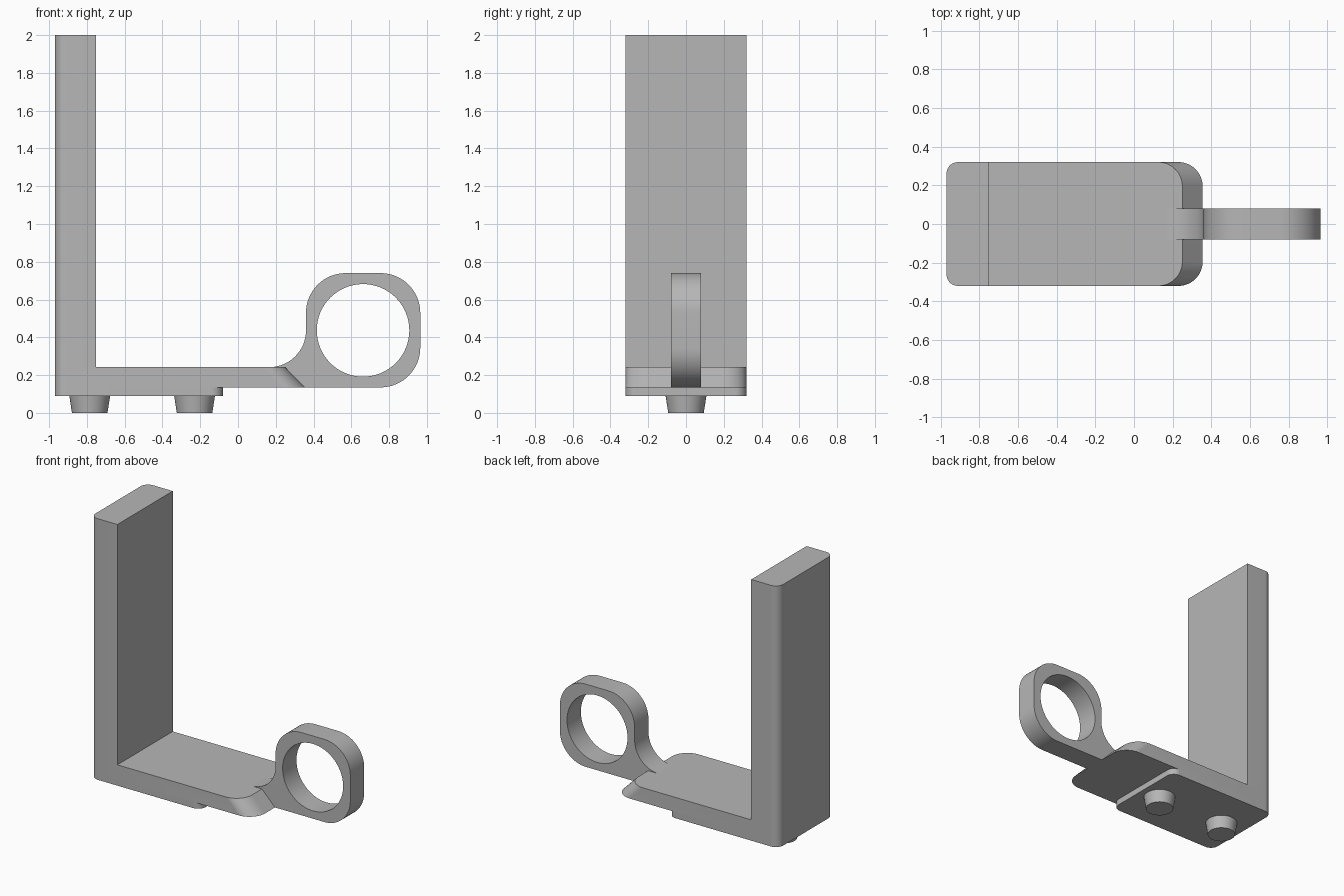
import bpy, bmesh
from math import sin, cos, radians
from mathutils import Vector

cube = bpy.data.objects.get("Cube")
if cube:
    bpy.data.objects.remove(cube, do_unlink=True)

grey = bpy.data.materials.new("plain grey")
grey.use_nodes = True
colour = (0.47, 0.47, 0.47, 1)
grey.diffuse_color = colour
grey.node_tree.nodes["Principled BSDF"].inputs["Base Color"].default_value = colour


def arc(cx, cy, r, start, end, steps=16):
    angles = [radians(start + (end - start) * i / steps) for i in range(steps + 1)]
    return [(cx + r * cos(a), cy + r * sin(a)) for a in angles]


def plan(x0, x1, r_back, r_front, half=0.32):
    """Rounded rectangle seen from above; a radius of zero leaves a square corner."""
    points = []
    for x, r, sx, sy, start in ((x1, r_front, 1, 1, 0), (x0, r_back, -1, 1, 90),
                                (x0, r_back, -1, -1, 180), (x1, r_front, 1, -1, 270)):
        if r:
            points += arc(x - sx * r, sy * (half - r), r, start, start + 90)
        else:
            points.append((x, sy * half))
    return points


def finish(bm, name):
    bmesh.ops.recalc_face_normals(bm, faces=bm.faces)
    mesh = bpy.data.meshes.new(name)
    bm.to_mesh(mesh)
    bm.free()
    mesh.materials.append(grey)
    obj = bpy.data.objects.new(name, mesh)
    bpy.context.collection.objects.link(obj)
    bpy.ops.object.select_all(action='DESELECT')
    obj.select_set(True)
    bpy.context.view_layer.objects.active = obj
    bpy.ops.object.shade_smooth_by_angle(angle=radians(30))
    return obj


def prism(name, loops, place, direction):
    """Fill closed outlines (later ones are holes) and extrude them."""
    bm = bmesh.new()
    edges = []
    for loop in loops:
        verts = [bm.verts.new(place(a, b)) for a, b in loop]
        edges += [bm.edges.new((v, verts[i - 1])) for i, v in enumerate(verts)]
    bmesh.ops.triangle_fill(bm, edges=edges, use_beauty=True)
    out = bmesh.ops.extrude_face_region(bm, geom=bm.faces[:])
    moved = [g for g in out["geom"] if isinstance(g, bmesh.types.BMVert)]
    bmesh.ops.translate(bm, verts=moved, vec=Vector(direction))
    return finish(bm, name)


def slab(name, outline, z0, z1):
    return prism(name, [outline], lambda x, y: (x, y, z0), (0, 0, z1 - z0))


LEFT, PAD_Z, PLATE_Z, TOP_Z = -0.97, 0.09, 0.135, 0.242

# Upright back, floor plate and the thin pad beneath it
slab("upright", plan(LEFT, -0.752, 0.06, 0), TOP_Z, 2.0)
slab("pad", plan(LEFT, -0.08, 0.06, 0.06), PAD_Z, PLATE_Z)
plate = slab("floor_plate", plan(LEFT, 0.355, 0.06, 0.125), PLATE_Z, TOP_Z)

# Slope the free end of the plate inwards towards the top
for v in plate.data.vertices:
    if v.co.x > 0 and v.co.z > 0.2:
        v.co.x -= 0.105

# Ring handle with a curved neck rising from the plate
outline = (arc(0.165, 0.437, 0.195, -90, 0)
           + arc(0.57, 0.53, 0.21, 180, 90)
           + arc(0.755, 0.53, 0.21, 90, 0)
           + arc(0.755, 0.345, 0.21, 0, -90)
           + [(0.35, PLATE_Z), (0.24, 0.2), (0.165, 0.2)])
hole = arc(0.662, 0.437, 0.245, 0, 360, 64)[:-1]
prism("ring_handle", [outline, hole], lambda x, z: (x, -0.08, z), (0, 0.16, 0))

# Tapered feet
for name, x in (("outer_foot", -0.785), ("inner_foot", -0.23)):
    bm = bmesh.new()
    bmesh.ops.create_cone(bm, cap_ends=True, segments=48, radius1=0.094,
                          radius2=0.108, depth=PAD_Z)
    bmesh.ops.translate(bm, verts=bm.verts, vec=(x, 0, PAD_Z / 2))
    finish(bm, name)
